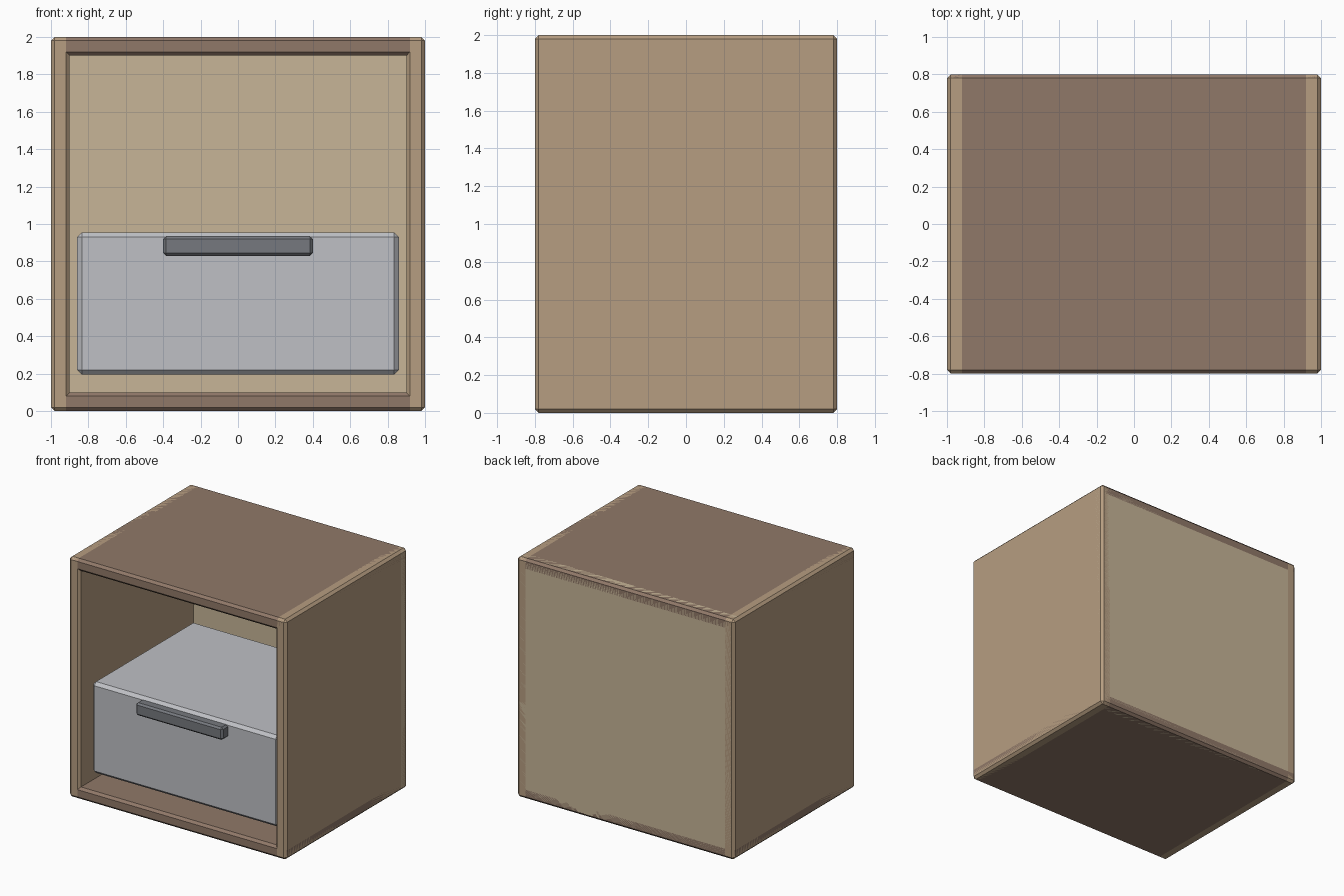
import bpy

if "Cube" in bpy.data.objects:
    bpy.data.objects.remove(bpy.data.objects["Cube"])


def material(name, rgb):
    m = bpy.data.materials.new(name)
    m.diffuse_color = (*rgb, 1)
    m.use_nodes = True
    m.node_tree.nodes["Principled BSDF"].inputs["Base Color"].default_value = m.diffuse_color
    return m


def panel(name, x, y, z, mat, bevel=0.02):
    """Chamfered box given its (min, max) range on each axis."""
    bpy.ops.mesh.primitive_cube_add(size=1)
    ob = bpy.context.object
    ob.name = name
    ranges = (x, y, z)
    for v in ob.data.vertices:
        v.co = [lo if c < 0 else hi for c, (lo, hi) in zip(v.co, ranges)]
    mod = ob.modifiers.new("chamfer", 'BEVEL')
    mod.width = bevel
    mod.segments = 1
    ob.data.materials.append(mat)
    return ob


side_wood = material("side_wood", (0.47, 0.34, 0.22))
dark_wood = material("dark_wood", (0.28, 0.19, 0.14))
back_wood = material("back_wood", (0.57, 0.46, 0.31))
drawer_grey = material("drawer_grey", (0.52, 0.53, 0.56))
handle_grey = material("handle_grey", (0.18, 0.19, 0.21))

W, D, H, T = 1.0, 0.8, 2.0, 0.1

# Cabinet shell: overlapping full-size boards
panel("left_side", (-W, -W + T), (-D, D), (0, H), side_wood)
panel("right_side", (W - T, W), (-D, D), (0, H), side_wood)
panel("bottom_board", (-W, W), (-D, D), (0, T), dark_wood)
panel("top_board", (-W, W), (-D, D), (H - T, H), dark_wood)
panel("back_board", (-W, W), (D - T, D), (0, H), back_wood)

# Drawer with its bar handle
panel("drawer", (-0.86, 0.86), (-0.7, 0.63), (0.195, 0.955), drawer_grey, 0.025)
panel("drawer_handle", (-0.4, 0.4), (-0.78, -0.69), (0.83, 0.935), handle_grey, 0.015)
